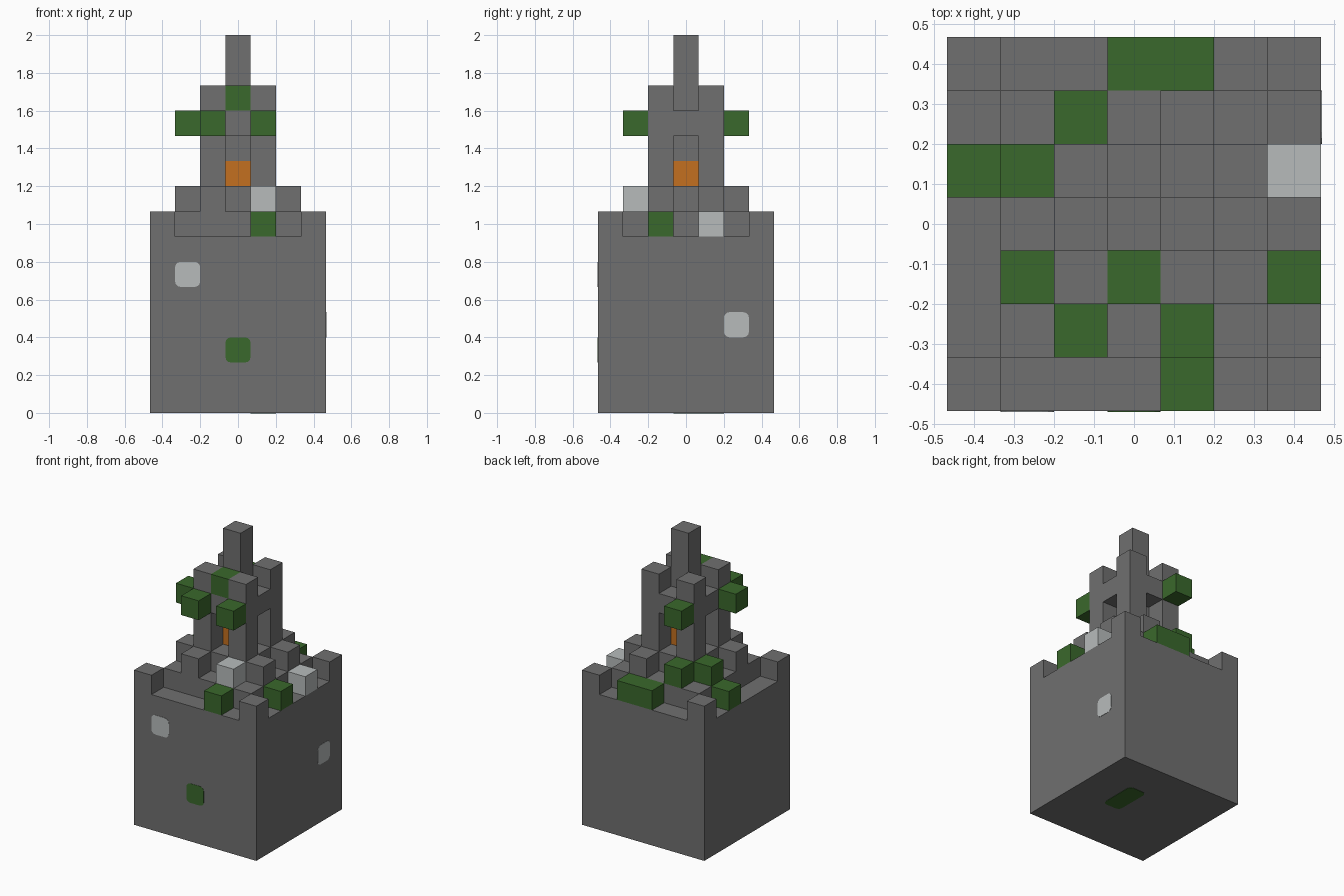
import bpy, bmesh
from mathutils import Vector

U = 2 / 15  # edge length of one block

cube = bpy.data.objects.get("Cube")
if cube:
    bpy.data.objects.remove(cube, do_unlink=True)


def material(name, rgb):
    m = bpy.data.materials.new(name)
    m.use_nodes = True
    m.diffuse_color = (*rgb, 1)
    m.node_tree.nodes["Principled BSDF"].inputs["Base Color"].default_value = (*rgb, 1)
    return m


STONE = material("grey stone", (0.162, 0.162, 0.162))
MOSS = material("moss green", (0.042, 0.138, 0.025))
PALE = material("pale stone", (0.475, 0.5, 0.5))
FLAME = material("flame orange", (0.55, 0.162, 0.014))


def finish(name, bm, mat):
    mesh = bpy.data.meshes.new(name)
    bm.to_mesh(mesh)
    bm.free()
    mesh.materials.append(mat)
    obj = bpy.data.objects.new(name, mesh)
    bpy.context.collection.objects.link(obj)
    return obj


def blocks(name, mat, boxes):
    """Each box is (x, y, bottom level, x size, y size, height) in blocks."""
    bm = bmesh.new()
    for x, y, z, sx, sy, sz in boxes:
        verts = bmesh.ops.create_cube(bm, size=1)["verts"]
        for v in verts:
            v.co = Vector((x + v.co.x * sx, y + v.co.y * sy, z + (v.co.z + 0.5) * sz)) * U
    return finish(name, bm, mat)


def cubes(name, mat, cells):
    return blocks(name, mat, [(*c, 1, 1, 1) for c in cells])


def patch(name, mat, centre, size):
    """Thin plate with rounded corners; its thin axis is the smallest size."""
    bm = bmesh.new()
    bmesh.ops.create_cube(bm, size=1)
    for v in bm.verts:
        v.co = Vector([c * U + a * s for c, a, s in zip(centre, v.co, size)])
    thin = size.index(min(size))
    corners = [e for e in bm.edges
               if abs((e.verts[0].co - e.verts[1].co)[thin]) > min(size) / 2]
    bmesh.ops.bevel(bm, geom=corners, offset=0.03, segments=3, profile=0.5, affect='EDGES')
    return finish(name, bm, mat)


signs = [(a, b) for a in (-1, 1) for b in (-1, 1)]

# Base block, corner merlons and raised platform
blocks("base", STONE, [(0, 0, 0, 7, 7, 7)])
cubes("corner_merlons", STONE, [(3 * a, 3 * b, 7) for a, b in signs])
blocks("platform", STONE, [(0, 0, 7, 5, 5, 1)])

# Tower: plinth, four pillars, arch ring, spire over the flame
blocks("tower_plinth", STONE, [(0, 0, 8, 3, 3, 1)])
blocks("tower_pillars", STONE, [(a, b, 9, 1, 1, 4) for a, b in signs])
blocks("arch_ring", STONE, [(0, 0, 11, 1, 3, 1), (-1, 0, 11, 1, 1, 1), (1, 0, 11, 1, 1, 1)])
blocks("spire", STONE, [(0, 0, 10, 1, 1, 1), (0, 0, 12, 1, 1, 3)])
cubes("flame", FLAME, [(0, 0, 9)])

# Buttress stones around the pillars, a few of them mossy or pale
pale_buttress = [(1, -2)]
mossy_buttress = [(-1, 2), (-2, 1)]
buttress = [(a, 2 * b) for a, b in signs] + [(2 * a, b) for a, b in signs]
cubes("buttresses", STONE,
      [(*p, 8) for p in buttress if p not in pale_buttress + mossy_buttress])
cubes("pale_buttress", PALE, [(*p, 8) for p in pale_buttress])
cubes("mossy_buttresses", MOSS, [(*p, 8) for p in mossy_buttress])

# Moss on the tower and blocks on the rim
cubes("tower_moss", MOSS, [(-1, -2, 11), (1, -2, 11), (-2, -1, 11), (-1, 2, 11), (0, -1, 12)])
cubes("rim_moss", MOSS, [(1, -3, 7), (3, -1, 7), (-3, 1, 7)])
blocks("rear_rim_moss", MOSS, [(0.5, 3, 7, 2, 1, 1)])
cubes("rim_pale_stone", PALE, [(3, 1, 7)])

# Rounded patches on the base faces
T = 0.004
patch("front_pale_patch", PALE, (-2, -3.5, 5.5), (U, T, U))
patch("front_moss_patch", MOSS, (0, -3.5, 2.5), (U, T, U))
patch("side_pale_patch", PALE, (3.5, 2, 3.5), (T, U, U))
patch("bottom_moss_patch", MOSS, (1, 0.5, 0), (U, 2 * U, T))
